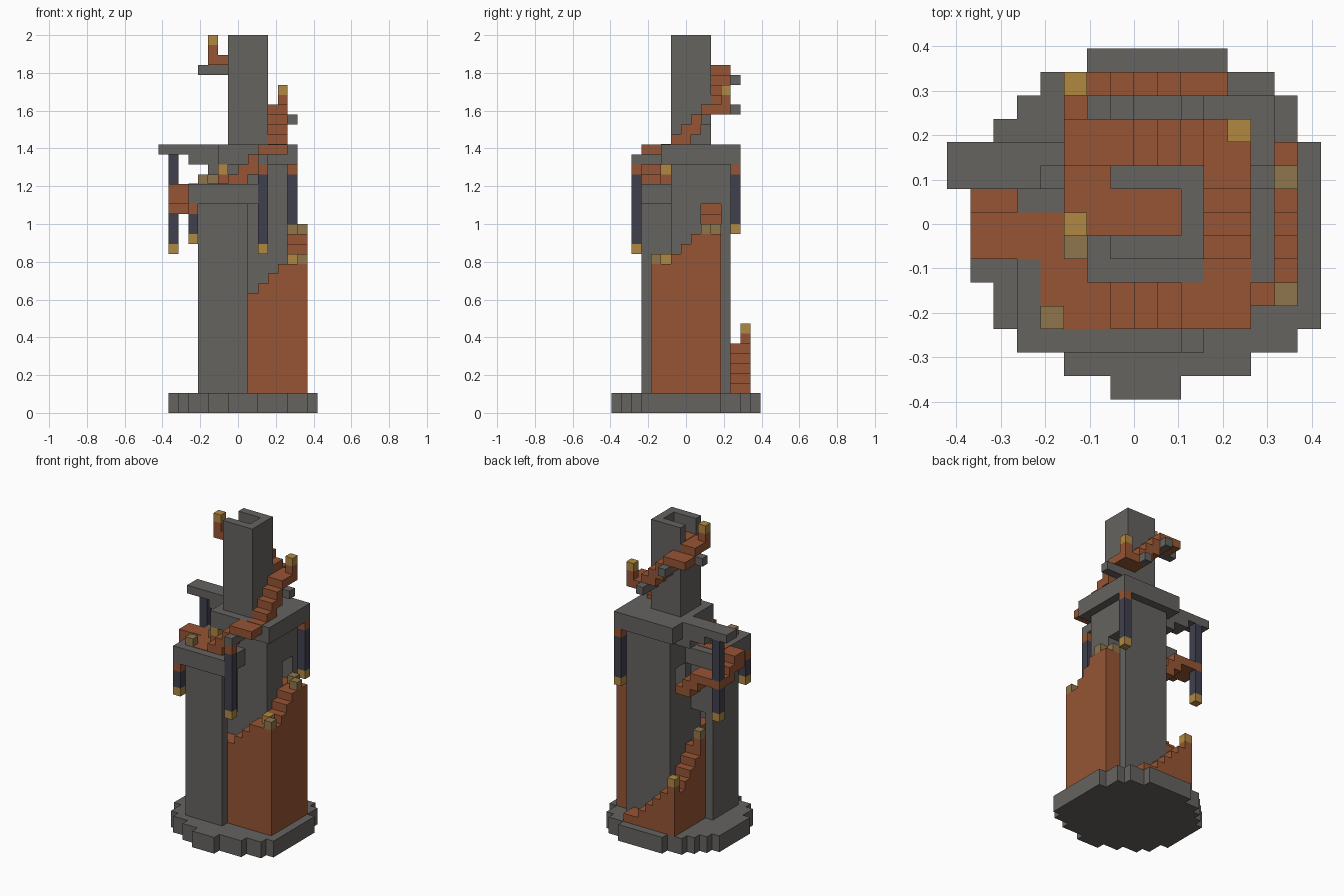
import bpy
import bmesh
from mathutils import Vector

if "Cube" in bpy.data.objects:
    bpy.data.objects.remove(bpy.data.objects["Cube"], do_unlink=True)

UNIT = 2 / 38                       # edge of one building block
ORIGIN = Vector((8, 7.5, 0))


def material(name, colour):
    mat = bpy.data.materials.new(name)
    mat.use_nodes = True
    mat.diffuse_color = (*colour, 1)
    shader = next(n for n in mat.node_tree.nodes if n.type == 'BSDF_PRINCIPLED')
    shader.inputs["Base Color"].default_value = (*colour, 1)
    shader.inputs["Roughness"].default_value = 0.9
    return mat


stone = material("grey stone", (.13, .125, .117))
clay = material("orange clay", (.305, .091, .034))
slate = material("dark slate", (.051, .051, .076))
gold = material("bright gold", (.434, .246, .054))
brass = material("dull brass", (.275, .181, .072))


def blocks(name, mat, boxes):
    """One object from boxes, each given as (x, y, z) pairs of block indices."""
    bm = bmesh.new()
    for spans in boxes:
        low = Vector([s[0] for s in spans]) - ORIGIN
        high = Vector([s[1] for s in spans]) - ORIGIN
        made = bmesh.ops.create_cube(bm, size=1)["verts"]
        for v in made:
            t = v.co + Vector((.5, .5, .5))
            v.co = Vector([low[a] + t[a] * (high[a] - low[a]) for a in range(3)]) * UNIT
    mesh = bpy.data.meshes.new(name)
    bm.to_mesh(mesh)
    bm.free()
    mesh.materials.append(mat)
    obj = bpy.data.objects.new(name, mesh)
    bpy.context.collection.objects.link(obj)
    return obj


def block(name, mat, x, y, z):
    return blocks(name, mat, [(x, y, z)])


def cut(target, *boxes):
    for n, spans in enumerate(boxes):
        cutter = block(target.name + "_cutter", target.data.materials[0], *spans)
        cutter.hide_render = True
        cutter.hide_viewport = True
        mod = target.modifiers.new("opening %d" % n, 'BOOLEAN')
        mod.operation = 'DIFFERENCE'
        mod.solver = 'EXACT'
        mod.object = cutter


def stairs(name, axis, start, step, across, low, tops, depth=None):
    """Rising columns along an axis; solid from low, or of a set depth."""
    boxes = []
    for n, top in enumerate(tops):
        p = start + n * step
        along = (p, p + 1)
        base = max(low, top - depth) if depth else low
        x, y = (along, across) if axis == 'x' else (across, along)
        boxes.append((x, y, (base, top)))
    return blocks(name, clay, boxes)


def post(name, mat, x, y, z, stem=0):
    if stem:
        block(name + "_stem", clay, (x, x + 1), (y, y + 1), (z - stem, z))
    block(name, mat, (x, x + 1), (y, y + 1), (z, z + 1))


def lamp(name, x, y, bottom, top, clip=1):
    xs, ys = (x, x + 1), (y, y + 1)
    block(name + "_tip", gold, xs, ys, (bottom, bottom + 1))
    block(name + "_rod", slate, xs, ys, (bottom + 1, top - clip))
    if clip:
        block(name + "_clip", clay, xs, ys, (top - clip, top))


# Round stepped base
rows = [(7, 10), (5, 13), (3, 15), (2, 16), (2, 16)] + [(1, 16)] * 6
rows += [(2, 15), (3, 15), (4, 14), (6, 12)]
blocks("base", stone, [(r, (j, j + 1), (0, 2)) for j, r in enumerate(rows)])

# Front pillar with a passage bending through it
pillar = block("pillar", stone, (4, 9), (3, 8), (2, 21))
cut(pillar, ((5, 9.5), (4, 6), (11, 15)), ((5, 7), (4.5, 8.5), (11, 15)))
block("pillar_cap", stone, (3, 10), (2, 9), (21, 23))
blocks("passage_floor", clay, [((5, 7), (4, 8), (10, 11.1)), ((7, 9), (4, 6), (11, 12))])

# Main tower with a straight tunnel
tower = block("tower", stone, (7, 13), (6, 12), (2, 25))
cut(tower, ((6, 14), (9, 11), (18, 21)))
block("tunnel_floor", clay, (7, 13), (9, 11), (17, 18.05))
block("tower_cap", stone, (6, 14), (5, 13), (25, 27))

# Upper shaft, hollow and open to one side at the top
shaft = block("shaft", stone, (7, 11), (6, 10), (27, 38))
cut(shaft, ((6, 10), (7, 9), (36, 39)))
blocks("shaft_floor", clay, [((5, 7), (7, 9), (35, 36)), ((7, 10), (7, 9), (35, 36.05))])

# Lower flight: along the back, round the corner to the pillar
stairs("back_steps", 'x', 11, -1, (12, 14), 2, [3, 3, 4, 5, 6, 6])
block("back_landing", clay, (5, 7), (12, 14), (2, 7))
stairs("back_side_steps", 'y', 11, -1, (5, 7), 2, [8, 9, 10, 11])
post("back_corner_post", gold, 5, 13, 8, 1)
post("pillar_door_post", brass, 5, 8, 12, 1)

# Second flight: along the front, then up the side to the tunnel
stairs("front_steps", 'x', 9, 1, (4, 6), 2, [12, 13, 14, 15])
block("front_landing", clay, (13, 15), (4, 6), (2, 15))
stairs("side_steps", 'y', 6, 1, (13, 15), 2, [16, 17, 18, 18, 18])
post("front_corner_post", brass, 14, 4, 15)
post("front_inner_post", gold, 13, 5, 15)
post("tunnel_outer_post", brass, 14, 9, 18)
post("tunnel_inner_post", brass, 13, 10, 18)

# Third flight: out of the tunnel and round onto the pillar cap
stairs("hanging_steps", 'x', 6, -1, (9, 11), 18, [19, 20, 21], 2)
block("hanging_landing", clay, (1, 4), (9, 11), (20, 21))
block("hanging_step_side", clay, (1, 3), (8, 9), (20, 22))
block("hanging_bridge", clay, (1, 3), (6, 8), (21, 23))
blocks("cap_path", clay, [((3, 6), (6, 8), (22, 23.05)), ((4, 7), (3, 6), (22, 23.05))])
post("cap_corner_post", brass, 4, 3, 23)
post("cap_side_post", brass, 5, 6, 23)
post("cap_inner_post", gold, 6, 5, 24, 1)

# Fourth flight: from the pillar cap onto the tower cap
stairs("bridge_steps", 'x', 7, 1, (3, 5), 23, [24, 25, 26], 2)
block("bridge_landing", clay, (10, 13), (3, 5), (26, 27))
block("tower_cap_path", clay, (11, 13), (5, 6), (26, 27.05))

# Top flight winding round the shaft
stairs("shaft_side_steps", 'y', 6, 1, (11, 13), 27, [28, 29, 30], 2)
block("shaft_landing", clay, (11, 13), (9, 12), (30, 31))
stairs("shaft_back_steps", 'x', 10, -1, (10, 12), 30, [32, 33, 34, 35], 2)
block("shaft_high_landing", clay, (5, 7), (10, 12), (34, 35))
block("shaft_last_step", clay, (5, 7), (9, 10), (35, 36))
post("shaft_corner_post", gold, 12, 11, 32, 1)
post("shaft_top_post", gold, 5, 7, 37, 1)

# Stone brackets under the top flight
block("bracket_side", stone, (11, 14), (9, 10), (29, 30))
block("bracket_back_low", stone, (10, 11), (10, 13), (30, 31))
block("bracket_back_high", stone, (7, 8), (10, 13), (33, 34))
block("bracket_top", stone, (4, 7), (9, 10), (34, 35))

# Side beam on corbels, and the front lamp arm
blocks("side_beam", stone, [((end, 6), (9, 11), (z, z + 1))
                            for end, z in ((0, 26), (3, 25))])
block("beam_corbel", stone, (5, 7), (9, 11), (24, 25))
block("front_lamp_arm", stone, (10, 11), (2, 5), (25, 26))

# Hanging lamps
lamp("front_lamp", 10, 2, 16, 25)
lamp("pillar_lamp", 3, 2, 17, 21)
lamp("back_lamp", 13, 12, 18, 25)
lamp("beam_lamp_low", 1, 10, 16, 20, 0)
block("beam_lamp_rod", slate, (1, 2), (10, 11), (21, 26))
